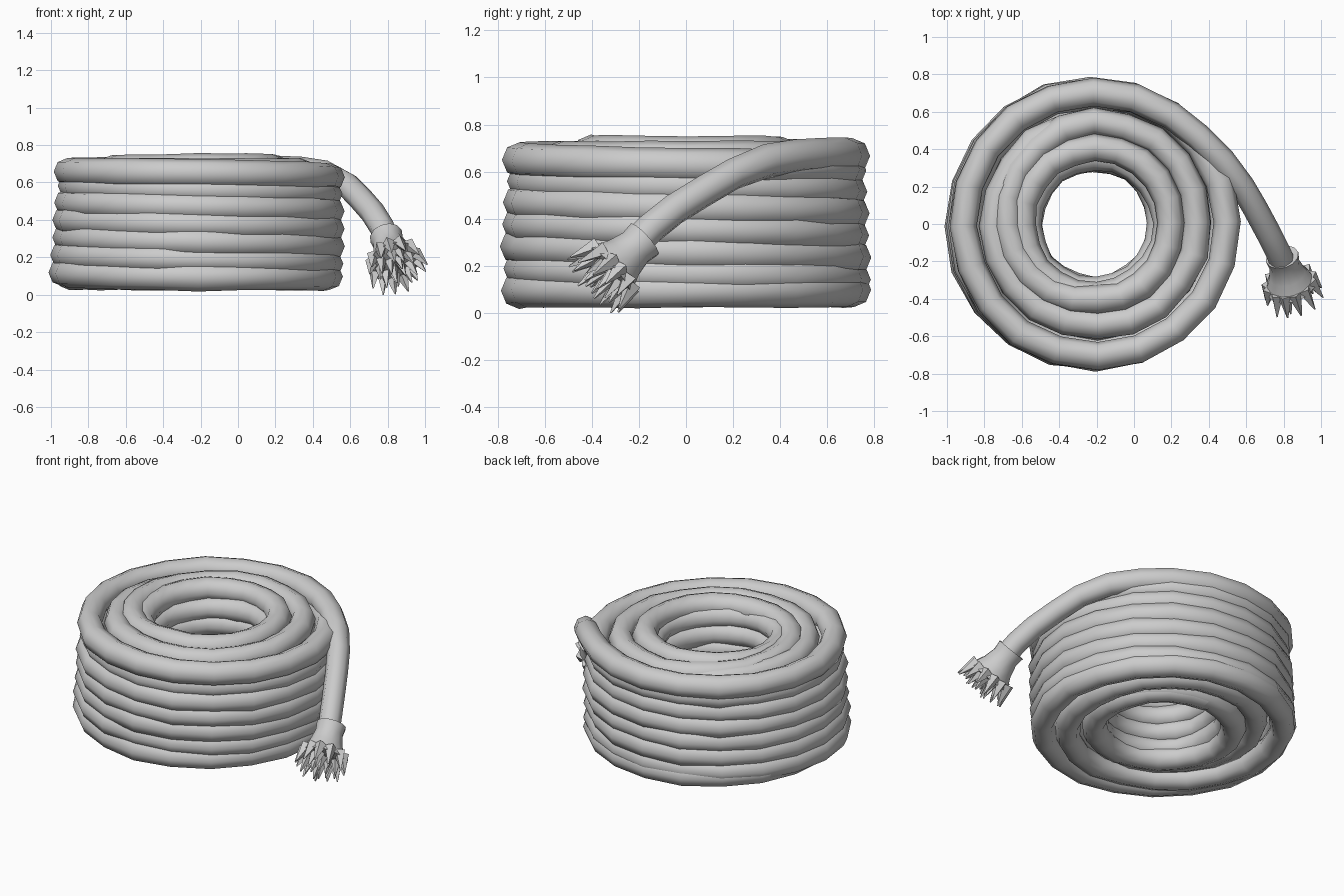
import bpy, bmesh, math, random
from mathutils import Vector, Matrix

random.seed(4)
cube = bpy.data.objects.get("Cube")
if cube:
    bpy.data.objects.remove(cube, do_unlink=True)

fibre = bpy.data.materials.new("grey fibre")
fibre.use_nodes = True
grey = (0.6, 0.6, 0.6, 1)
fibre.diffuse_color = grey
fibre.node_tree.nodes["Principled BSDF"].inputs["Base Color"].default_value = grey

STEPS = 20          # path points in one turn
END_ANGLE = math.radians(55)


def finish(obj, angle):
    obj.data.materials.append(fibre)
    bpy.ops.object.select_all(action='DESELECT')
    obj.select_set(True)
    bpy.context.view_layer.objects.active = obj
    if obj.type == 'CURVE':
        bpy.ops.object.convert(target='MESH')
    bpy.ops.object.shade_smooth_by_angle(angle=math.radians(angle))


# Rope path: inner layer up, middle layer down, outer layer up
# each stage: start radius, end radius, start height, end height, turns
stages = [
    (0.40, 0.41, 0.11, 0.10, 0.9),
    (0.41, 0.355, 0.10, 0.38, 3),
    (0.355, 0.36, 0.38, 0.57, 2),
    (0.36, 0.405, 0.57, 0.675, 1),
    (0.405, 0.405, 0.675, 0.68, 0.6),
    (0.405, 0.545, 0.68, 0.66, 0.5),
    (0.545, 0.545, 0.66, 0.65, 0.8),
    (0.545, 0.545, 0.65, 0.10, 5.5),
    (0.545, 0.71, 0.10, 0.10, 0.6),
    (0.71, 0.71, 0.10, 0.095, 0.6),
    (0.71, 0.705, 0.095, 0.47, 4),
    (0.705, 0.68, 0.47, 0.56, 1),
    (0.68, 0.705, 0.56, 0.65, 1),
    (0.705, 0.71, 0.65, 0.67, 0.6),
]
angle = END_ANGLE + 2 * math.pi * sum(s[4] for s in stages)
path = []
for r0, r1, z0, z1, turns in stages:
    n = round(turns * STEPS)
    for i in range(n):
        t = i / n
        a = angle - t * turns * 2 * math.pi
        r = r0 + (r1 - r0) * t + random.uniform(-0.006, 0.006)
        z = z0 + (z1 - z0) * t
        # the stack leans slightly towards the tail
        path.append(Vector((r * math.cos(a) - 0.23 + 0.04 * z, r * math.sin(a), z)))
    angle -= turns * 2 * math.pi

# Loose tail leaving the top turn
tail = [(0.20, 0.58, 0.67), (0.34, 0.47, 0.665), (0.47, 0.34, 0.645), (0.58, 0.2, 0.59),
        (0.65, 0.08, 0.52), (0.72, -0.05, 0.44), (0.77, -0.15, 0.36), (0.81, -0.24, 0.27)]
path += [Vector(p) for p in tail]

curve = bpy.data.curves.new("coiled_rope", 'CURVE')
curve.dimensions = '3D'
curve.twist_mode = 'Z_UP'
curve.bevel_depth = 0.075
curve.bevel_resolution = 2
curve.use_fill_caps = True
spline = curve.splines.new('POLY')
spline.points.add(len(path) - 1)
for point, co in zip(spline.points, path):
    point.co = (*co, 1)
    point.radius = 0.9 if co.x > 0.55 else random.uniform(0.95, 1.04)
rope = bpy.data.objects.new("coiled_rope", curve)
bpy.context.collection.objects.link(rope)
finish(rope, 60)

# Frame of the frayed end
axis = Vector((0.06, -0.2, -0.18)).normalized()
frame = Matrix.Translation((0.793, -0.18, 0.31)) @ axis.to_track_quat('Z', 'Y').to_matrix().to_4x4()


def make(name, bm, smooth):
    bmesh.ops.recalc_face_normals(bm, faces=bm.faces)
    bm.transform(frame)
    mesh = bpy.data.meshes.new(name)
    bm.to_mesh(mesh)
    bm.free()
    obj = bpy.data.objects.new(name, mesh)
    bpy.context.collection.objects.link(obj)
    finish(obj, smooth)


# Flared collar, lathed along the frame axis
bm = bmesh.new()
SIDES = 12
rings = []
for r, h in [(0.06, 0.0), (0.09, -0.005), (0.083, 0.05), (0.1, 0.12), (0.14, 0.205), (0.09, 0.215)]:
    rings.append([bm.verts.new((r * math.cos(k * math.tau / SIDES), r * math.sin(k * math.tau / SIDES), h))
                  for k in range(SIDES)])
for low, high in zip(rings, rings[1:]):
    for k in range(SIDES):
        j = (k + 1) % SIDES
        bm.faces.new((low[k], low[j], high[j], high[k]))
bm.faces.new(rings[0])
bm.faces.new(rings[-1])
make("frayed_collar", bm, 50)

# Pointed strands in rings, splaying outwards
bm = bmesh.new()
for radius, count, splay, length in [(0.115, 13, 0.35, 0.125), (0.075, 9, 0.2, 0.14), (0.03, 4, 0.1, 0.145)]:
    for k in range(count):
        a = (k + random.uniform(-0.2, 0.2)) * math.tau / count
        size = length * random.uniform(0.8, 1.1)
        place = (Matrix.Rotation(a, 4, 'Z') @ Matrix.Translation((radius, 0, 0.175))
                 @ Matrix.Rotation(splay, 4, 'Y') @ Matrix.Translation((0, 0, size / 2)))
        bmesh.ops.create_cone(bm, cap_ends=True, segments=4, radius1=0.038, radius2=0.004,
                              depth=size, matrix=place)
make("frayed_strands", bm, 20)
